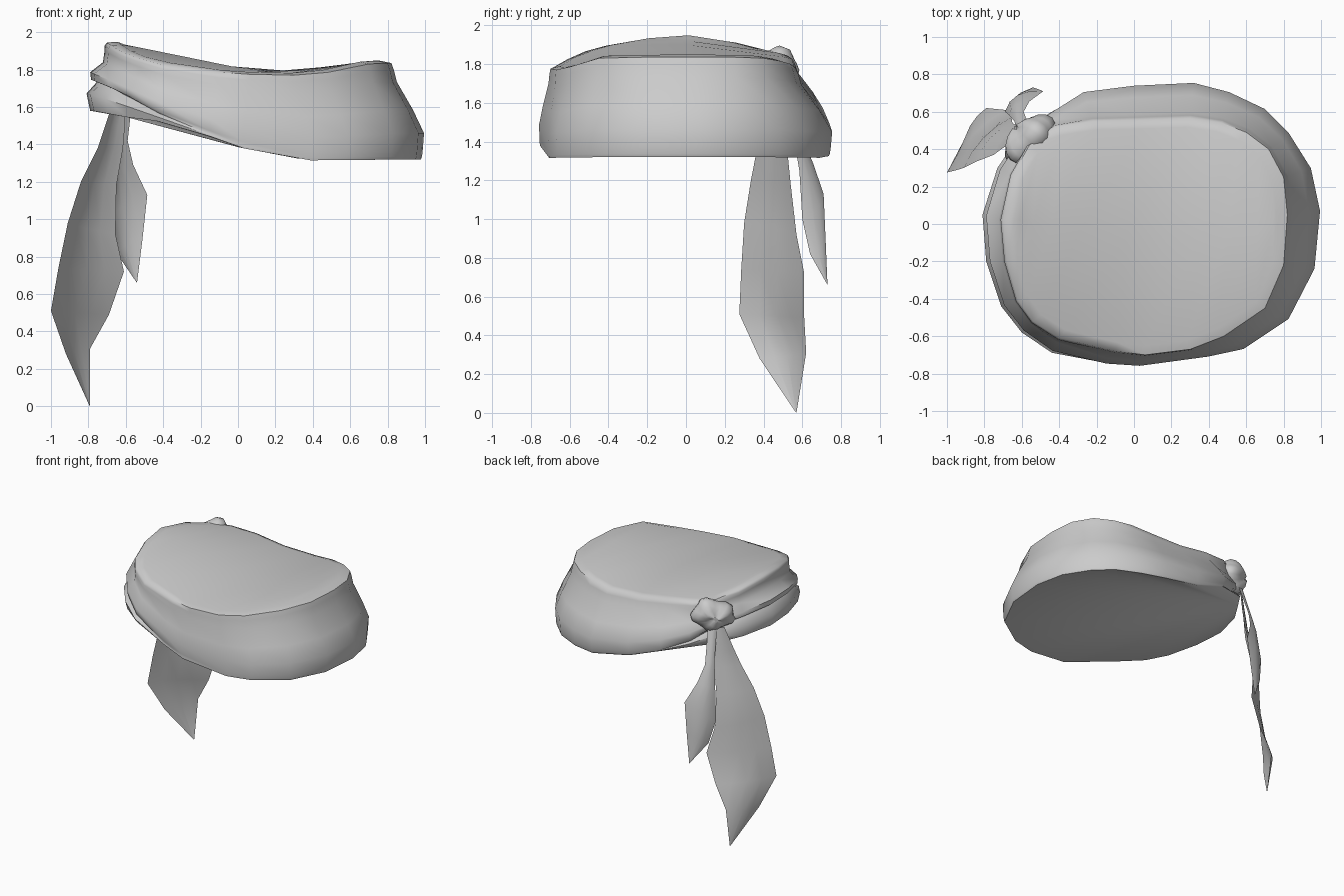
import bpy, math
from mathutils import Vector

if "Cube" in bpy.data.objects:
    bpy.data.objects.remove(bpy.data.objects["Cube"])


def make(name, verts, faces, angle=50):
    me = bpy.data.meshes.new(name)
    me.from_pydata([tuple(v) for v in verts], [], faces)
    me.update()
    ob = bpy.data.objects.new(name, me)
    bpy.context.collection.objects.link(ob)
    bpy.ops.object.select_all(action='DESELECT')
    ob.select_set(True)
    bpy.context.view_layer.objects.active = ob
    bpy.ops.object.shade_smooth_by_angle(angle=math.radians(angle))
    return ob


def lerp_table(table, x):
    if x <= table[0][0]:
        return table[0][1]
    for (a, va), (b, vb) in zip(table, table[1:]):
        if x <= b:
            return va + (vb - va) * (x - a) / (b - a)
    return table[-1][1]


# Head band: lofted between a wide lower outline and a smaller tilted rim
low = [(1.0, .07), (.95, .3), (.83, .49), (.7, .62), (.51, .71), (.32, .76), (0, .745), (-.27, .71),
       (-.45, .6), (-.6, .49), (-.73, .3), (-.81, .05), (-.79, -.2), (-.71, -.44), (-.6, -.58),
       (-.44, -.69), (-.15, -.75), (.03, -.76), (.4, -.71), (.59, -.67), (.83, -.51), (.97, -.24)]
rim = [(.82, .05), (.8, .25), (.72, .4), (.6, .49), (.47, .54), (.3, .565), (.02, .555), (-.22, .55),
       (-.42, .52), (-.56, .42), (-.65, .26), (-.7, .02), (-.68, -.2), (-.62, -.41), (-.54, -.52),
       (-.4, -.61), (-.1, -.68), (.06, -.7), (.3, -.67), (.48, -.6), (.7, -.45), (.8, -.22)]
rim_z = [1.835, 1.835, 1.83, 1.815, 1.8, 1.78, 1.79, 1.825, 1.845, 1.87, 1.91,
         1.945, 1.93, 1.895, 1.865, 1.825, 1.785, 1.775, 1.77, 1.785, 1.83, 1.835]
low_z = [(-.8, 1.58), (-.6, 1.545), (-.4, 1.52), (-.2, 1.46), (0, 1.385), (.2, 1.34), (.4, 1.315), (.97, 1.32)]
ridge_z = [(-.66, 1.945), (-.3, 1.872), (.1, 1.79), (.25, 1.78), (.5, 1.805), (.75, 1.85)]
crease = {8: .12, 9: .38, 10: .42, 11: .42, 12: .42, 13: .4, 14: .32, 15: .14}
weight = {8: .4, 15: .8, 16: .15}
upper = [1, .92, .8, .5, .25, .06]
lower = [1, .6, 0]
plain = [0, .08, .16, .64, .97, .93, .91, .9, .88]
folded = [0, .12, .12, .2, .82, .78, .5, 1.0, .82]
N, R = len(low), len(plain)
verts, faces = [], []
# rounded lip just inside the rim
for (x, y), z in zip(rim, rim_z):
    verts.append((.06 + (x - .06) * .925, -.06 + (y + .06) * .925, z + (.012 if x > -.5 else .003)))
for k in range(R):
    for i in range(N):
        c = crease.get(i, .03)
        f = c + (1 - c) * upper[k] if k < 6 else c * lower[k - 6]
        w = weight.get(i, 1 if 9 <= i <= 14 else 0)
        s = plain[k] * (1 - w) + folded[k] * w
        (rx, ry), (lx, ly) = rim[i], low[i]
        zl = lerp_table(low_z, lx)
        verts.append((rx + (lx - rx) * s, ry + (ly - ry) * s, zl + (rim_z[i] - zl) * f))
for k in range(R):
    for i in range(N):
        j = (i + 1) % N
        faces.append((k * N + i, (k + 1) * N + i, (k + 1) * N + j, k * N + j))
# crown: strips from front to back over a gentle middle ridge
mid = {0: 0, N // 2: N // 2}
for i in range(1, N // 2):
    a, c = Vector(verts[i]), Vector(verts[N - i])
    m = (a + c) / 2
    m.z = max(m.z, lerp_table(ridge_z, m.x))
    mid[i] = len(verts)
    verts.append(m)
for i in range(N // 2):
    p, q = mid[i], mid[i + 1]
    for f in ((i, i + 1, q, p), (p, q, N - i - 1, (N - i) % N)):
        faces.append(tuple(dict.fromkeys(f)))
# underside closed by a fan gathered at the knot
b, apex = R * N, 9
for d in range(1, N - 1):
    faces.append((b + apex, b + (apex + d + 1) % N, b + (apex + d) % N))
make("head_band", verts, faces, 55)

# Knot: gathered, fan-shaped lump at the back left
t, n, up = Vector((.707, .707, 0)), Vector((-.707, .707, 0)), Vector((0, 0, 1))
ctr = Vector((-.56, .445, 1.76))
verts, faces = [], []
S, L = 20, 9
for j in range(L):
    a = math.pi * (.04 + .92 * j / (L - 1))
    for i in range(S):
        p = 2 * math.pi * i / S
        r = math.sin(a) * (1 + .11 * math.cos(5 * p + .6))
        fan = 1 + .2 * math.cos(p)
        verts.append(ctr + t * (.16 * r * math.cos(p)) + up * (.12 * r * fan * math.sin(p) + .01 * math.cos(p))
                     + n * (.1 * math.cos(a) * (1 + .12 * math.sin(3 * p))))
for j in range(L - 1):
    for i in range(S):
        k = (i + 1) % S
        faces.append((j * S + i, (j + 1) * S + i, (j + 1) * S + k, j * S + k))
faces += [tuple(range(S))[::-1], tuple(range((L - 1) * S, L * S))]
make("knot", verts, faces, 60)


# Tails: thin cloth strips bowed outward between two edges
def tail(name, left, right, bow):
    verts, faces = [], []
    m = 5
    for i, (a, b) in enumerate(zip(left, right)):
        a, b = Vector(a), Vector(b)
        amt = min(1, (a - b).length / .3)
        for k in range(m):
            u = k / (m - 1)
            verts.append(a.lerp(b, u) + n * bow * amt * 4 * u * (1 - u))
    for i in range(len(left) - 1):
        for k in range(m - 1):
            o = i * m + k
            faces.append((o, o + m, o + m + 1, o + 1))
    make(name, verts, faces, 60)


tail("long_tail",
     [(-.65, .44, 1.68), (-.71, .4, 1.5), (-.75, .37, 1.38), (-.84, .335, 1.2), (-.91, .3, .98),
      (-.96, .285, .74), (-1.0, .275, .51), (-.92, .38, .28), (-.795, .565, .005)],
     [(-.6, .49, 1.68), (-.605, .51, 1.5), (-.615, .52, 1.38), (-.65, .54, 1.18), (-.655, .57, .92),
      (-.61, .61, .72), (-.69, .61, .49), (-.79, .62, .31), (-.79, .57, 0)], .035)
tail("short_tail",
     [(-.62, .49, 1.68), (-.64, .55, 1.45), (-.67, .585, 1.25), (-.69, .6, 1.0), (-.65, .64, .82), (-.542, .729, .662)],
     [(-.56, .52, 1.68), (-.59, .6, 1.42), (-.56, .655, 1.29), (-.485, .71, 1.13), (-.51, .72, .9), (-.54, .73, .66)], .055)
